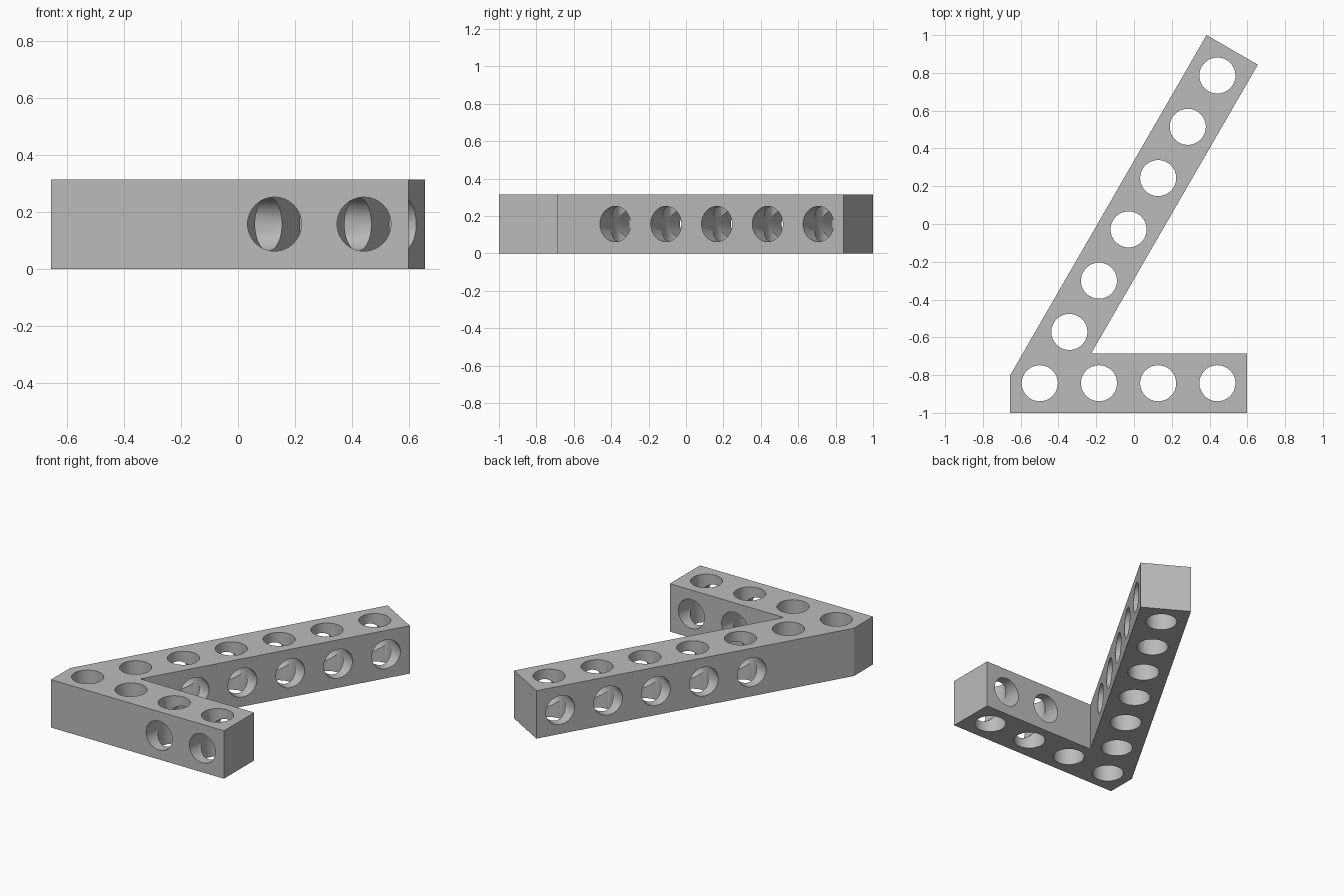
import bpy, bmesh, math
from mathutils import Vector, Matrix

cube = bpy.data.objects.get("Cube")
if cube:
    bpy.data.objects.remove(cube, do_unlink=True)

U = 0.3135                       # hole pitch, also beam width and height
PIVOT = Vector((-0.499, -0.843, U / 2))
ARM = Vector((0.5, math.sqrt(0.75), 0))     # direction of the long arm
ARM_SIDE = Vector((-ARM.y, ARM.x, 0))
BASE = Vector((1, 0, 0))
BASE_SIDE = Vector((0, 1, 0))
UP = Vector((0, 0, 1))

grey = bpy.data.materials.new("light_grey")
grey.use_nodes = True
grey.diffuse_color = (0.5, 0.5, 0.5, 1)
grey.node_tree.nodes["Principled BSDF"].inputs["Base Color"].default_value = (0.5, 0.5, 0.5, 1)


def make_object(name, bm):
    bmesh.ops.recalc_face_normals(bm, faces=bm.faces)
    mesh = bpy.data.meshes.new(name)
    bm.to_mesh(mesh)
    bm.free()
    obj = bpy.data.objects.new(name, mesh)
    mesh.materials.append(grey)
    bpy.context.collection.objects.link(obj)
    return obj


def hole_cutter(name, holes, radius):
    bm = bmesh.new()
    for centre, axis in holes:
        turn = UP.rotation_difference(axis).to_matrix().to_4x4()
        bmesh.ops.create_cone(bm, cap_ends=True, segments=48, radius1=radius,
                              radius2=radius, depth=U * 1.2,
                              matrix=Matrix.Translation(centre) @ turn)
    obj = make_object(name, bm)
    obj.hide_render = True
    return obj


# Angled beam: one outline extruded upwards
h = U / 2
k = math.tan(math.radians(15))
outline = [
    -h * BASE - h * BASE_SIDE,
    3.5 * U * BASE - h * BASE_SIDE,
    3.5 * U * BASE + h * BASE_SIDE,
    h * BASE_SIDE + h * math.sqrt(3) * BASE,     # inner corner
    6.5 * U * ARM - h * ARM_SIDE,
    6.5 * U * ARM + h * ARM_SIDE,
    -h * BASE + h * k * BASE_SIDE,               # clipped outer corner
]
bm = bmesh.new()
face = bm.faces.new([bm.verts.new(PIVOT + p - h * UP) for p in outline])
top = bmesh.ops.extrude_face_region(bm, geom=[face])["geom"]
bmesh.ops.translate(bm, vec=U * UP, verts=[g for g in top if isinstance(g, bmesh.types.BMVert)])
beam = make_object("angled_beam", bm)

# Upright holes along both arms, then cross holes clear of the corner
base_points = [PIVOT + i * U * BASE for i in range(4)]
arm_points = [PIVOT + i * U * ARM for i in range(7)]
upright = [(p, UP) for p in base_points + arm_points[1:]]
cross = [(p, BASE_SIDE) for p in base_points[2:]] + [(p, ARM_SIDE) for p in arm_points[2:]]

bpy.ops.object.select_all(action="DESELECT")
beam.select_set(True)
bpy.context.view_layer.objects.active = beam
for name, holes, radius in (("upright_holes", upright, 0.0955), ("cross_holes", cross, 0.0945)):
    cutter = hole_cutter(name, holes, radius)
    mod = beam.modifiers.new(name, "BOOLEAN")
    mod.operation = "DIFFERENCE"
    mod.solver = "EXACT"
    mod.object = cutter
    bpy.ops.object.modifier_apply(modifier=mod.name)
    bpy.data.objects.remove(cutter, do_unlink=True)

bpy.ops.object.shade_smooth_by_angle(angle=math.radians(30))
